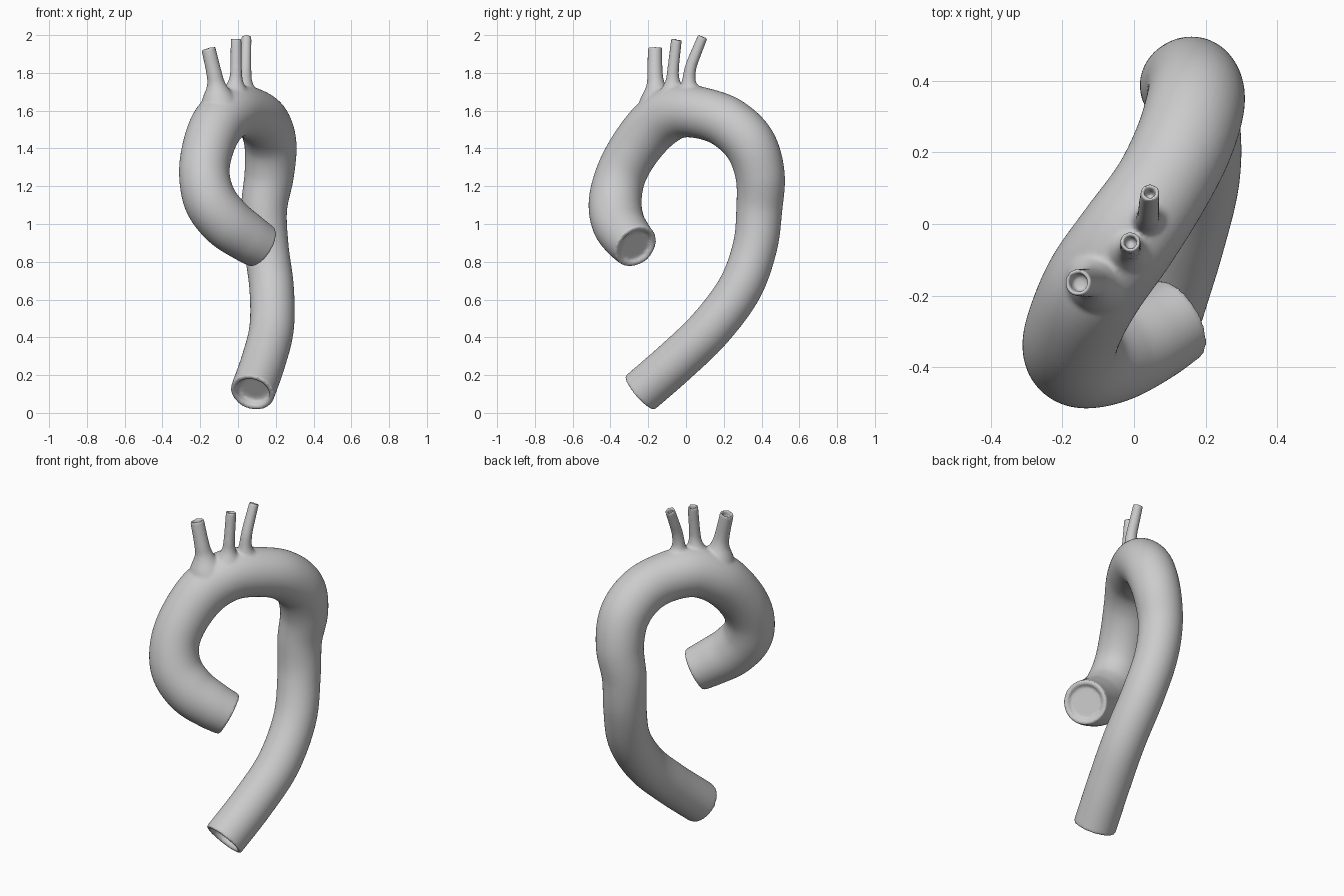
import bpy, bmesh, math
from mathutils import Vector

if "Cube" in bpy.data.objects:
    bpy.data.objects.remove(bpy.data.objects["Cube"])


def spline(pts, steps=8):
    """Catmull-Rom through (x, y, z, radius) points."""
    p = [Vector(q) for q in pts]
    p = [2 * p[0] - p[1]] + p + [2 * p[-1] - p[-2]]
    out = []
    for i in range(1, len(p) - 2):
        a, b, c, d = p[i - 1:i + 3]
        for s in range(steps):
            t = s / steps
            out.append(0.5 * (2 * b + (c - a) * t + (2 * a - 5 * b + 4 * c - d) * t * t
                              + (3 * b - a - 3 * c + d) * t ** 3))
    return out + [p[-2]]


def end_profile(r, wall, depth):
    """Rounded rim, then a recess: (offset along the tube, radius)."""
    k = wall / 2
    rim = [(k * math.sin(a) - k, r - k + k * math.cos(a))
           for a in [math.pi * j / 6 for j in range(1, 7)]]
    return rim + [(-k - depth * 0.8, r - wall), (-k - depth, (r - wall) * 0.75)]


def tube(bm, pts, start=None, end=None, seg=40):
    """Loft circles along the path; start/end = (wall, depth) of the open mouth."""
    path = spline(pts)
    pos = [q.to_3d() for q in path]
    n = len(pos)
    tan = [(pos[min(i + 1, n - 1)] - pos[max(i - 1, 0)]).normalized() for i in range(n)]
    stations = [(pos[i], tan[i], path[i][3]) for i in range(n)]
    if end:
        stations += [(pos[-1] + tan[-1] * o, tan[-1], r)
                     for o, r in end_profile(path[-1][3], *end)]
    if start:
        head = [(pos[0] - tan[0] * o, tan[0], r)
                for o, r in end_profile(path[0][3], *start)]
        stations = head[::-1] + stations
    u = stations[0][1].orthogonal().normalized()
    rings = []
    for c, t, r in stations:
        u = (u - t * u.dot(t)).normalized()
        v = t.cross(u)
        rings.append([bm.verts.new(c + r * (u * math.cos(a) + v * math.sin(a)))
                      for a in [2 * math.pi * k / seg for k in range(seg)]])
    for a, b in zip(rings, rings[1:]):
        for k in range(seg):
            m = (k + 1) % seg
            bm.faces.new((a[k], a[m], b[m], b[k]))
    bm.faces.new(rings[0][::-1])
    bm.faces.new(rings[-1])


bm = bmesh.new()

# main vessel: root, ascending part, arch, descending part
tube(bm, [
    (0.125, -0.265, 0.88, 0.122), (0.04, -0.315, 0.935, 0.132), (-0.06, -0.36, 1.01, 0.14),
    (-0.145, -0.375, 1.12, 0.14), (-0.178, -0.345, 1.26, 0.134), (-0.16, -0.27, 1.40, 0.136),
    (-0.105, -0.16, 1.53, 0.142), (-0.02, -0.04, 1.596, 0.142), (0.075, 0.10, 1.583, 0.136),
    (0.14, 0.23, 1.53, 0.138), (0.172, 0.34, 1.42, 0.138), (0.165, 0.392, 1.26, 0.131),
    (0.138, 0.388, 1.08, 0.122), (0.15, 0.365, 0.88, 0.118), (0.178, 0.285, 0.66, 0.118),
    (0.178, 0.13, 0.45, 0.118), (0.135, -0.05, 0.275, 0.118), (0.075, -0.245, 0.105, 0.118),
], start=(0.03, 0.004), end=(0.03, 0.03))

# three branches with flared roots
tube(bm, [(-0.09, -0.15, 1.58, 0.12), (-0.105, -0.155, 1.665, 0.088), (-0.115, -0.16, 1.735, 0.051),
          (-0.127, -0.164, 1.80, 0.041), (-0.158, -0.164, 1.934, 0.038)], end=(0.012, 0.04))
tube(bm, [(-0.02, -0.07, 1.62, 0.11), (-0.015, -0.07, 1.70, 0.072), (-0.012, -0.07, 1.755, 0.040),
          (-0.01, -0.068, 1.82, 0.031), (-0.01, -0.05, 1.98, 0.029)], end=(0.011, 0.04))
tube(bm, [(0.04, 0.03, 1.62, 0.11), (0.038, 0.02, 1.70, 0.066), (0.038, 0.015, 1.755, 0.038),
          (0.04, 0.025, 1.83, 0.031), (0.042, 0.055, 1.91, 0.029),
          (0.045, 0.09, 1.995, 0.027)], end=(0.011, 0.04))

bmesh.ops.recalc_face_normals(bm, faces=bm.faces)
me = bpy.data.meshes.new("artery")
bm.to_mesh(me)
bm.free()
artery = bpy.data.objects.new("artery", me)
bpy.context.collection.objects.link(artery)

# fuse the tubes into one skin and soften the joins
remesh = artery.modifiers.new("fuse", 'REMESH')
remesh.mode = 'VOXEL'
remesh.voxel_size = 0.0075
remesh.use_smooth_shade = True
smooth = artery.modifiers.new("soften", 'SMOOTH')
smooth.factor = 0.5
smooth.iterations = 8
